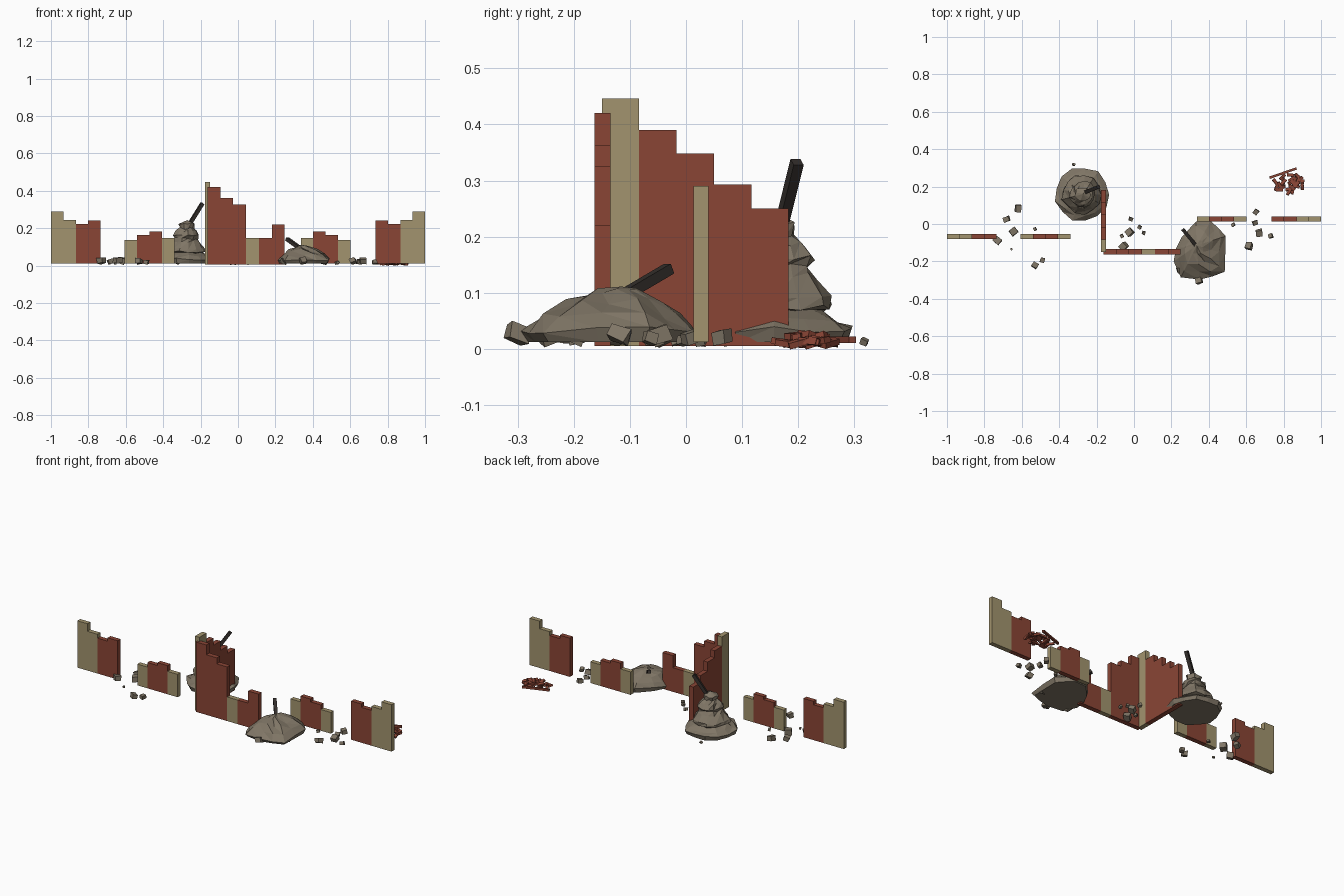
import bpy, bmesh, math, random
from mathutils import Vector, Euler, Matrix

if "Cube" in bpy.data.objects:
    bpy.data.objects.remove(bpy.data.objects["Cube"])

random.seed(7)


def material(name, r, g, b):
    lin = [((c / 255 + 0.055) / 1.055) ** 2.4 for c in (r, g, b)]
    m = bpy.data.materials.new(name)
    m.diffuse_color = (*lin, 1)
    m.use_nodes = True
    m.node_tree.nodes["Principled BSDF"].inputs["Base Color"].default_value = m.diffuse_color
    return m


BRICK = material("brick_red", 138, 69, 53)
TAN = material("sandy_plaster", 162, 148, 110)
STONE = material("rubble_grey", 128, 118, 102)
WOOD = material("charred_wood", 52, 47, 44)


def finish(name, bm, mats):
    bmesh.ops.recalc_face_normals(bm, faces=bm.faces)
    me = bpy.data.meshes.new(name)
    bm.to_mesh(me)
    bm.free()
    for m in mats:
        me.materials.append(m)
    ob = bpy.data.objects.new(name, me)
    bpy.context.collection.objects.link(ob)
    return ob


def add_box(bm, centre, size, rot=None, mat=0):
    r = rot.to_matrix().to_4x4() if rot else Matrix()
    M = Matrix.Translation(centre) @ r @ Matrix.Diagonal((*size, 1))
    vs = bmesh.ops.create_cube(bm, size=1, matrix=M)["verts"]
    for f in {f for v in vs for f in v.link_faces}:
        f.material_index = mat
    return vs


def stepped_wall(name, axis, start, width, across, bottom, columns):
    """Row of columns (height, colour) running along x or y."""
    bm = bmesh.new()
    a, b = across
    for i, (h, tone) in enumerate(columns):
        along = start + width * (i + 0.5)
        mid = (a + b) / 2
        c = (along, mid) if axis == "x" else (mid, along)
        s = (width, b - a) if axis == "x" else (b - a, width)
        add_box(bm, (*c, (h + bottom) / 2), (*s, h - bottom), mat=int(tone == "t"))
    return finish(name, bm, [BRICK, TAN])


# low and tall wall fragments on both sides
tall = [(0.29, "t"), (0.245, "t"), (0.222, "b"), (0.242, "b")]
low = [(0.138, "t"), (0.165, "b"), (0.182, "b"), (0.148, "t")]
stepped_wall("left_tall_wall", "x", -1.0, 0.0663, (-0.08, -0.053), 0.012, tall)
stepped_wall("left_low_wall", "x", -0.606, 0.0663, (-0.08, -0.053), 0.012, low)
stepped_wall("right_low_wall", "x", 0.336, 0.0663, (0.013, 0.04), 0.012, low[::-1])
stepped_wall("right_tall_wall", "x", 0.735, 0.0663, (0.013, 0.04), 0.012, tall[::-1])

# broken corner in the middle
stepped_wall("corner_front_wall", "x", -0.163, 0.0688, (-0.163, -0.135), 0.005,
             [(0.42, "b"), (0.362, "b"), (0.326, "b"), (0.148, "t"), (0.148, "b"), (0.22, "b")])
stepped_wall("corner_side_wall", "y", -0.15, 0.0666, (-0.177, -0.149), 0.005,
             [(0.446, "t"), (0.39, "b"), (0.348, "b"), (0.293, "b"), (0.25, "b")])


def heap(name, outline, rings, peak, jitter):
    """Faceted mound: rings of (scale, z) of an outline drawn around the peak."""
    bm = bmesh.new()
    px, py, pz = peak
    loops = []
    n = len(outline)
    for k, (s, z) in enumerate(rings):
        loop = []
        for x, y in outline:
            t = s + (random.uniform(-jitter, jitter) if k > 1 else 0)
            dz = random.uniform(-0.007, 0.007) if k > 0 else 0
            loop.append(bm.verts.new((px + (x - px) * t, py + (y - py) * t, z + dz)))
        loops.append(loop)
    for lo, hi in zip(loops, loops[1:]):
        for i in range(n):
            j = (i + 1) % n
            bm.faces.new((lo[i], lo[j], hi[j]))
            bm.faces.new((lo[i], hi[j], hi[i]))
    top = bm.verts.new(peak)
    for i in range(n):
        bm.faces.new((loops[-1][i], loops[-1][(i + 1) % n], top))
    bm.faces.new(loops[0][::-1])
    return finish(name, bm, [STONE])


# tall layered rubble heap behind the corner
circle = []
for i in range(13):
    a = math.tau * i / 13
    r = random.uniform(0.138, 0.16)
    circle.append((-0.278 + r * math.cos(a), 0.157 + r * math.sin(a)))
heap("tall_rubble_heap", circle,
     [(0.93, 0.012), (1.0, 0.035), (0.82, 0.052), (0.58, 0.068), (0.74, 0.074), (0.69, 0.092),
      (0.52, 0.13), (0.42, 0.145), (0.47, 0.16), (0.37, 0.185), (0.26, 0.2), (0.27, 0.222)],
     (-0.272, 0.16, 0.243), 0.05)

# broad flat rubble heap in front
heap("flat_rubble_heap",
     [(0.33, 0.012), (0.41, 0.015), (0.45, -0.02), (0.49, -0.065), (0.488, -0.16), (0.485, -0.255),
      (0.42, -0.28), (0.35, -0.297), (0.25, -0.285), (0.212, -0.2), (0.225, -0.13), (0.255, -0.07)],
     [(0.93, 0.012), (1.0, 0.033), (0.8, 0.058), (0.55, 0.083), (0.25, 0.102)],
     (0.335, -0.115, 0.111), 0.05)


def beam(name, a, b, w):
    a, b = Vector(a), Vector(b)
    d = b - a
    bm = bmesh.new()
    add_box(bm, (a + b) / 2, (w, w, d.length), d.to_track_quat("Z", "Y").to_euler())
    return finish(name, bm, [WOOD])


# charred beams sticking out of the heaps
beam("tall_heap_beam", (-0.285, 0.16, 0.18), (-0.19, 0.198, 0.333), 0.019)
beam("flat_heap_beam", (0.335, -0.12, 0.09), (0.262, -0.03, 0.143), 0.019)

# scattered stones: x, y, size
stones = [(-0.62, 0.085, .036), (-0.68, 0.026, .030), (-0.643, -0.04, .038), (-0.73, -0.09, .036),
          (-0.655, -0.135, .012), (-0.53, -0.027, .016), (-0.53, -0.22, .032), (-0.49, -0.193, .024),
          (-0.017, 0.027, .020), (-0.023, -0.045, .036), (0.03, -0.017, .018), (-0.055, -0.12, .036),
          (-0.065, -0.064, .018), (0.052, -0.048, .018), (-0.322, 0.318, .014), (0.347, -0.3, .036),
          (0.652, 0.064, .028), (0.647, 0.006, .026), (0.73, -0.064, .024), (0.53, -0.005, .018),
          (0.615, -0.118, .034), (0.668, -0.048, .036), (0.245, -0.245, .03), (0.46, -0.2, .03)]
bm = bmesh.new()
for x, y, s in stones:
    rot = Euler((random.uniform(-.4, .4), random.uniform(-.4, .4), random.uniform(0, 3)))
    vs = add_box(bm, (x, y, s * 0.62 + 0.004), (s, s * 0.9, s * 0.8), rot)
    for v in vs:
        v.co += Vector([random.uniform(-.08, .08) * s for _ in range(3)])
finish("scattered_stones", bm, [STONE])

# spilled bricks, plus a fallen straight course beside them
bm = bmesh.new()
for i in range(30):
    a, r = random.uniform(0, math.tau), 0.085 * math.sqrt(random.random())
    z = 0.01 + 0.028 * (1 - r / 0.085) * random.random()
    rot = Euler((random.uniform(-.3, .3), random.uniform(-.3, .3), random.uniform(0, 3.1)))
    add_box(bm, (0.832 + r * math.cos(a), 0.217 + 0.55 * r * math.sin(a), z),
            (0.038, 0.016, 0.011), rot)
lean = math.atan2(0.05, 0.145)
for i in range(4):
    t = (i + 0.5) / 4
    add_box(bm, (0.724 + 0.145 * t, 0.247 + 0.05 * t, 0.016), (0.038, 0.013, 0.012), Euler((0, 0, lean)))
finish("spilled_bricks", bm, [BRICK])
